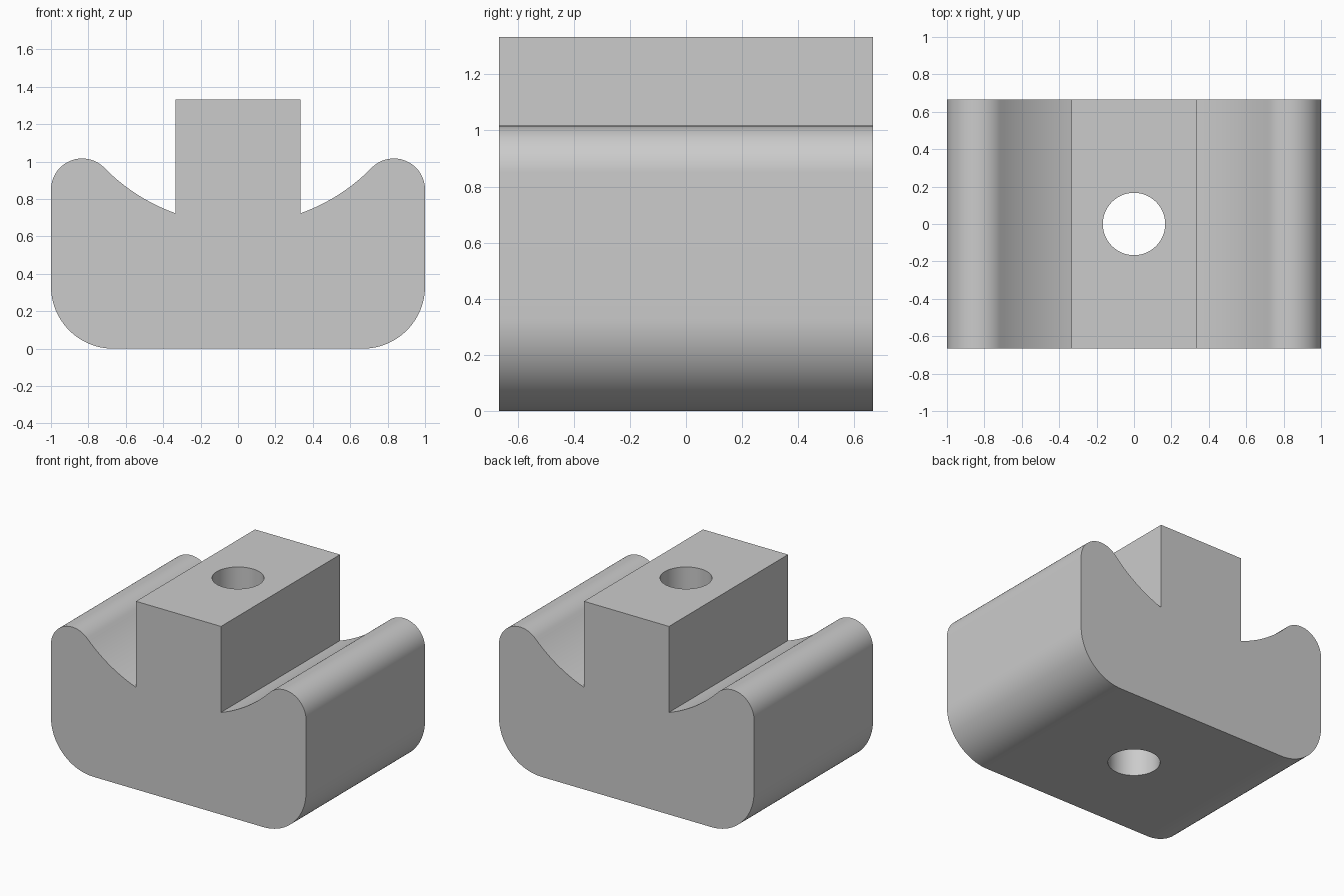
import bpy, bmesh
from math import sin, cos, asin, atan2, pi, sqrt

if "Cube" in bpy.data.objects:
    bpy.data.objects.remove(bpy.data.objects["Cube"])

T = 1 / 3          # base module: block half width, bottom corner radius
HALF_DEPTH = 2 / 3
R_LIP = 1 / 6      # rounded lip radius
R_DISH = 1.0       # concave saddle radius
DISH_Z = 5 / 3     # saddle axis height


def arc(cx, cz, r, a0, a1, n):
    """Points on an arc in the XZ plane."""
    return [(cx + r * cos(a0 + (a1 - a0) * i / n),
             cz + r * sin(a0 + (a1 - a0) * i / n)) for i in range(n + 1)]


# Right half of the profile, bottom to top
lip_x = 1 - R_LIP
lip_z = DISH_Z - sqrt((R_DISH + R_LIP) ** 2 - lip_x ** 2)
tangent = atan2(DISH_Z - lip_z, -lip_x)
right = arc(1 - T, T, T, -pi / 2, 0, 24)
right += arc(lip_x, lip_z, R_LIP, 0, tangent, 28)
right += arc(0, DISH_Z, R_DISH, tangent - pi, -pi / 2 + asin(T), 20)[1:]
right.append((T, 4 * T))
profile = right + [(-x, z) for x, z in reversed(right)]

# Body: profile extruded along y
bm = bmesh.new()
face = bm.faces.new([bm.verts.new((x, -HALF_DEPTH, z)) for x, z in profile])
ext = bmesh.ops.extrude_face_region(bm, geom=[face])
moved = [g for g in ext["geom"] if isinstance(g, bmesh.types.BMVert)]
bmesh.ops.translate(bm, verts=moved, vec=(0, 2 * HALF_DEPTH, 0))
bmesh.ops.recalc_face_normals(bm, faces=bm.faces)
mesh = bpy.data.meshes.new("slot_nut_body")
bm.to_mesh(mesh)
bm.free()
body = bpy.data.objects.new("slot_nut_body", mesh)
bpy.context.collection.objects.link(body)

# Vertical through hole
bpy.ops.mesh.primitive_cylinder_add(vertices=64, radius=1 / 6, depth=3,
                                    location=(0, 0, 2 * T))
cutter = bpy.context.object
cutter.name = "hole_cutter"
cutter.hide_render = True
mod = body.modifiers.new("hole", "BOOLEAN")
mod.operation = "DIFFERENCE"
mod.solver = "EXACT"
mod.object = cutter

bpy.ops.object.select_all(action="DESELECT")
body.select_set(True)
bpy.context.view_layer.objects.active = body
bpy.ops.object.modifier_apply(modifier=mod.name)
bpy.data.objects.remove(cutter, do_unlink=True)
bpy.ops.object.shade_smooth_by_angle(angle=pi / 6)
